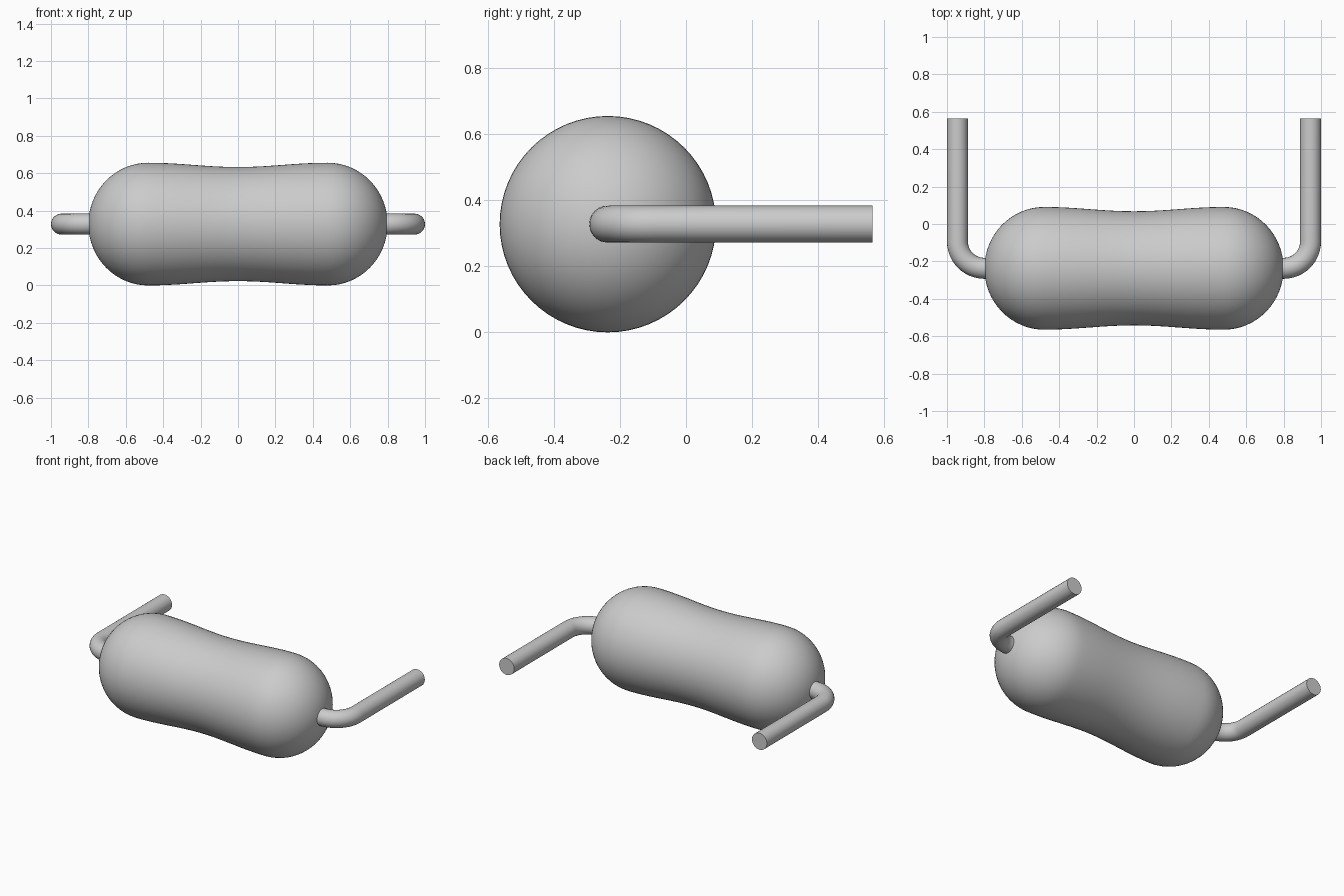
import bpy, bmesh
from math import pi, sin, cos
from mathutils import Matrix, Vector

cube = bpy.data.objects.get("Cube")
if cube:
    bpy.data.objects.remove(cube, do_unlink=True)

AXIS_Y, AXIS_Z = -0.237, 0.328   # long axis of the body
BULGE_X, BULGE_R, WAIST_R, END_X = 0.48, 0.328, 0.305, 0.80
WIRE_R, BEND_R, LEG_X, LEG_END = 0.056, 0.144, 0.944, 0.565

grey = bpy.data.materials.new("plain_grey")
grey.use_nodes = True
grey.diffuse_color = (0.6, 0.6, 0.6, 1)
grey.node_tree.nodes["Principled BSDF"].inputs["Base Color"].default_value = (0.6, 0.6, 0.6, 1)


def finish(obj):
    """Give the part its material and smooth shading."""
    obj.data.materials.clear()
    obj.data.materials.append(grey)
    bpy.ops.object.select_all(action='DESELECT')
    obj.select_set(True)
    bpy.context.view_layer.objects.active = obj
    bpy.ops.object.shade_smooth_by_angle(angle=pi / 5)


# Body: a waisted barrel with rounded ends, spun round the x axis
half = []
for i in range(13):
    x = BULGE_X * i / 12
    mid, amp = (BULGE_R + WAIST_R) / 2, (BULGE_R - WAIST_R) / 2
    half.append((x, mid - amp * cos(pi * x / BULGE_X)))
for i in range(1, 17):
    a = pi / 2 * i / 16
    half.append((BULGE_X + (END_X - BULGE_X) * sin(a), BULGE_R * cos(a)))
profile = [(-x, r) for x, r in reversed(half[1:])] + half

bm = bmesh.new()
verts = [bm.verts.new((x, 0, max(r, 0))) for x, r in profile]
edges = [bm.edges.new(pair) for pair in zip(verts, verts[1:])]
bmesh.ops.spin(bm, geom=verts + edges, cent=(0, 0, 0), axis=(1, 0, 0),
               angle=2 * pi, steps=64, use_duplicate=False)
bmesh.ops.remove_doubles(bm, verts=bm.verts, dist=0.0005)
bmesh.ops.recalc_face_normals(bm, faces=bm.faces)
bmesh.ops.transform(bm, matrix=Matrix.Translation((0, AXIS_Y, AXIS_Z)), verts=bm.verts)
mesh = bpy.data.meshes.new("body")
bm.to_mesh(mesh)
bm.free()
body = bpy.data.objects.new("body", mesh)
bpy.context.collection.objects.link(body)
finish(body)


# Wire leads: out of each end, round a bend, then straight back
def lead(name, side):
    path = [Vector((0.65, AXIS_Y, AXIS_Z))]
    for i in range(13):
        a = pi / 2 * i / 12
        path.append(Vector((LEG_X - BEND_R + BEND_R * sin(a),
                            AXIS_Y + BEND_R * (1 - cos(a)), AXIS_Z)))
    path.append(Vector((LEG_X, LEG_END, AXIS_Z)))
    curve = bpy.data.curves.new(name, 'CURVE')
    curve.dimensions = '3D'
    curve.bevel_depth = WIRE_R
    curve.bevel_resolution = 10
    curve.use_fill_caps = True
    spline = curve.splines.new('POLY')
    spline.points.add(len(path) - 1)
    for point, p in zip(spline.points, path):
        point.co = (side * p.x, p.y, p.z, 1)
    obj = bpy.data.objects.new(name, curve)
    bpy.context.collection.objects.link(obj)
    bpy.ops.object.select_all(action='DESELECT')
    obj.select_set(True)
    bpy.context.view_layer.objects.active = obj
    bpy.ops.object.convert(target='MESH')
    finish(bpy.context.view_layer.objects.active)


lead("lead_left", 1)
lead("lead_right", -1)
